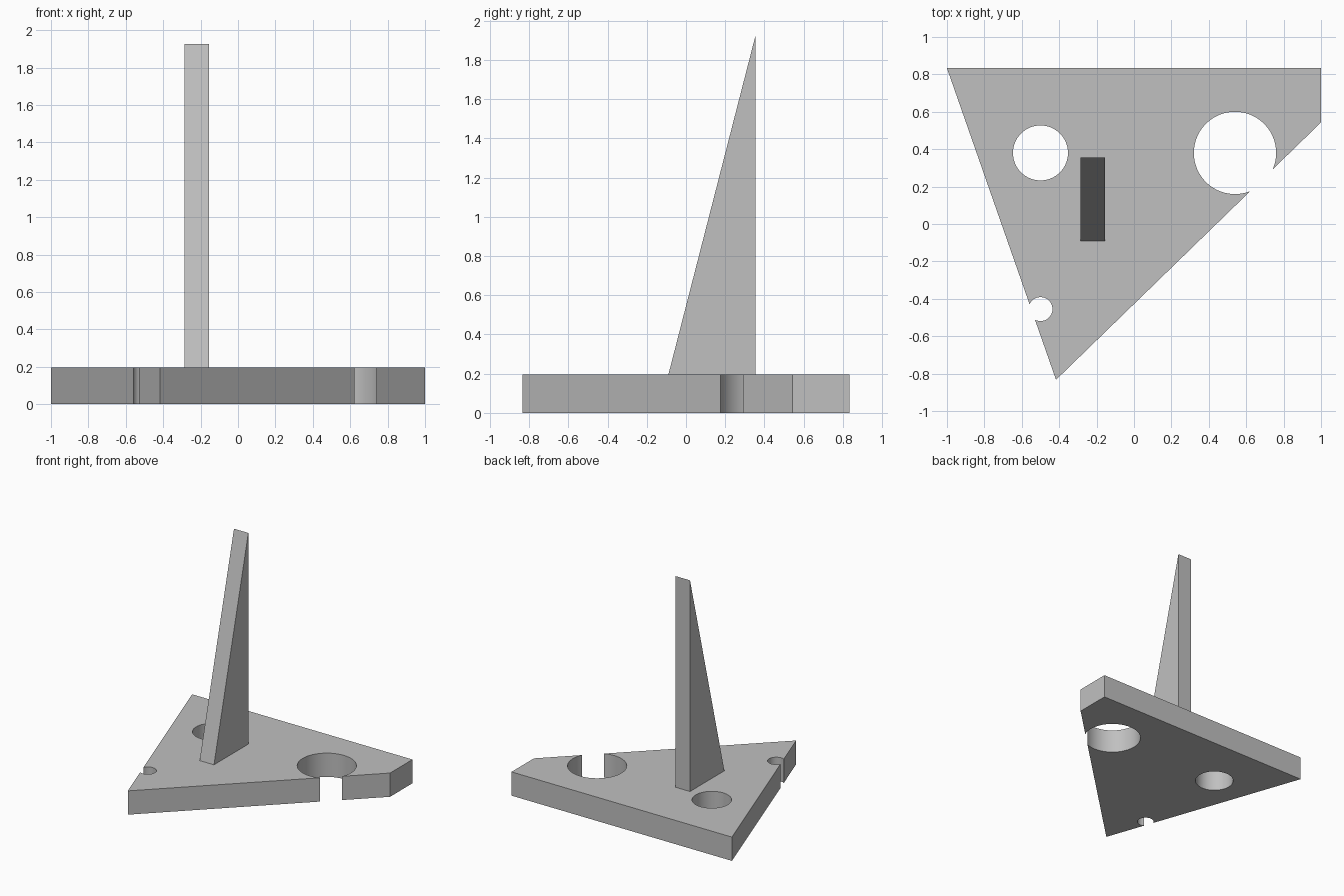
import bpy
import bmesh
import math
from mathutils import Vector

if "Cube" in bpy.data.objects:
    bpy.data.objects.remove(bpy.data.objects["Cube"], do_unlink=True)

THICKNESS = 0.195

grey = bpy.data.materials.new("plain grey")
grey.use_nodes = True
grey.diffuse_color = (0.527, 0.527, 0.527, 1)
grey.node_tree.nodes["Principled BSDF"].inputs["Base Color"].default_value = grey.diffuse_color


def prism(name, profile, direction):
    """Extrude a flat polygon along a direction into a closed solid."""
    bm = bmesh.new()
    face = bm.faces.new([bm.verts.new(p) for p in profile])
    swept = bmesh.ops.extrude_face_region(bm, geom=[face])["geom"]
    verts = [v for v in swept if isinstance(v, bmesh.types.BMVert)]
    bmesh.ops.translate(bm, verts=verts, vec=Vector(direction))
    bmesh.ops.recalc_face_normals(bm, faces=bm.faces)
    mesh = bpy.data.meshes.new(name)
    bm.to_mesh(mesh)
    bm.free()
    mesh.materials.append(grey)
    obj = bpy.data.objects.new(name, mesh)
    bpy.context.collection.objects.link(obj)
    return obj


def drill(target, x, y, radius):
    """Cut a round vertical hole right through the target."""
    bpy.ops.mesh.primitive_cylinder_add(vertices=96, radius=radius, depth=1, location=(x, y, 0))
    cutter = bpy.context.object
    cutter.name = "hole_cutter"
    cutter.hide_render = True
    cutter.data.materials.append(grey)
    bpy.ops.object.select_all(action="DESELECT")
    target.select_set(True)
    bpy.context.view_layer.objects.active = target
    cut = target.modifiers.new("hole", "BOOLEAN")
    cut.operation = "DIFFERENCE"
    cut.solver = "EXACT"
    cut.object = cutter
    bpy.ops.object.modifier_apply(modifier=cut.name)
    bpy.data.objects.remove(cutter, do_unlink=True)


# Triangular base plate with one clipped corner
outline = [(-1, 0.833), (-0.417, -0.833), (1, 0.543), (1, 0.833)]
base_plate = prism("base_plate", [(x, y, 0) for x, y in outline], (0, 0, THICKNESS))

# One closed hole and two that break through the plate edge
for x, y, radius in [(-0.5, 0.38, 0.147), (0.54, 0.38, 0.22), (-0.5, -0.455, 0.064)]:
    drill(base_plate, x, y, radius)
bpy.ops.object.shade_smooth_by_angle(angle=math.radians(30))

# Upright tapering fin with a vertical back
side = [(-0.09, THICKNESS), (0.355, THICKNESS), (0.355, 1.927)]
prism("upright_fin", [(-0.285, y, z) for y, z in side], (0.13, 0, 0))
